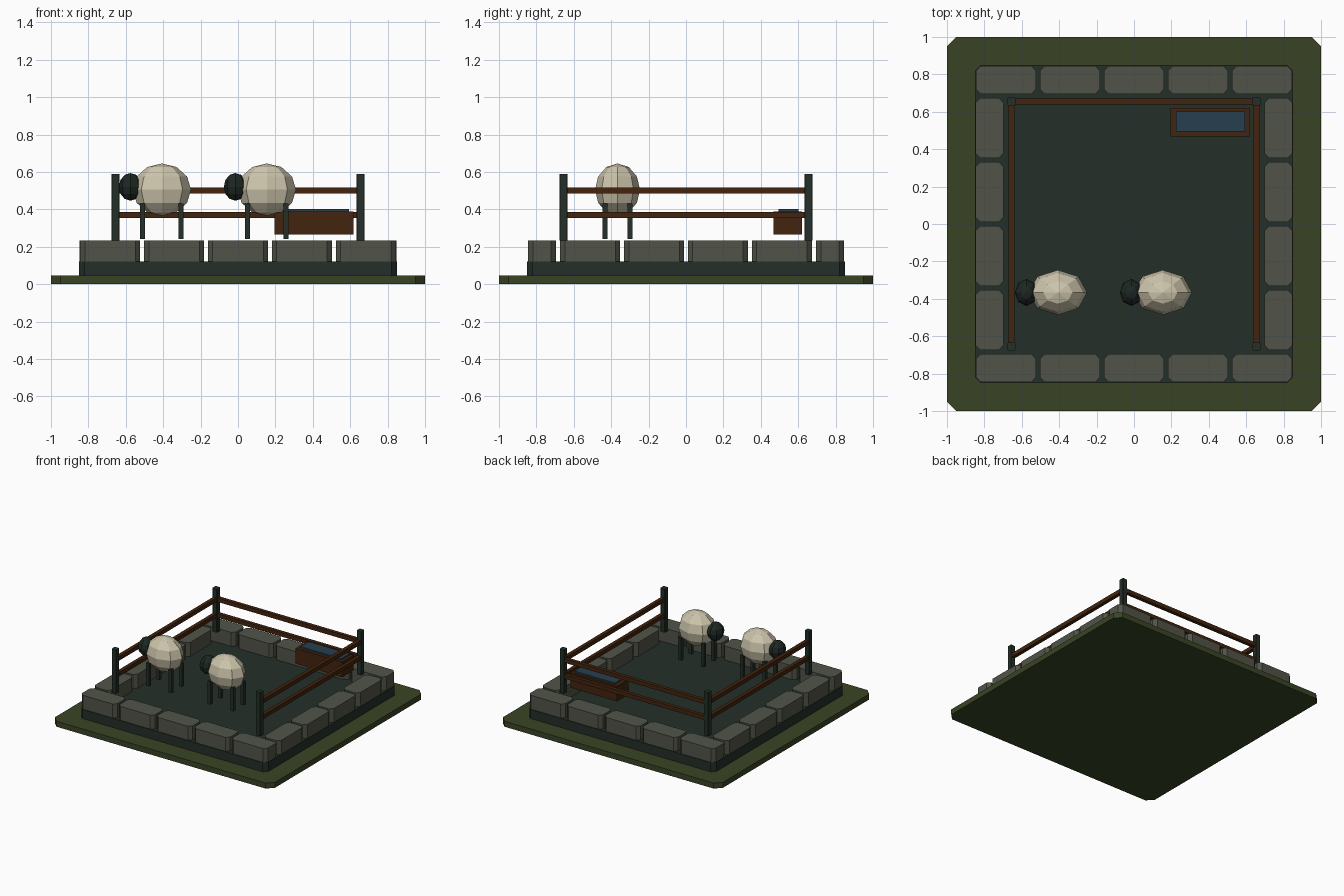
import bpy, bmesh, math

if "Cube" in bpy.data.objects:
    bpy.data.objects.remove(bpy.data.objects["Cube"])


def material(name, r, g, b):
    lin = [((c / 255 + 0.055) / 1.055) ** 2.4 if c > 10 else c / 255 / 12.92 for c in (r, g, b)]
    m = bpy.data.materials.new(name)
    m.diffuse_color = (*lin, 1)
    m.use_nodes = True
    m.node_tree.nodes["Principled BSDF"].inputs["Base Color"].default_value = m.diffuse_color
    return m


GRASS = material("grass_green", 57, 68, 37)
DARK = material("dark_green_grey", 36, 47, 39)
STONE = material("stone_grey", 81, 84, 72)
WOOD = material("brown_wood", 66, 36, 14)
WATER = material("water_blue", 39, 62, 78)
WOOL = material("cream_wool", 205, 197, 172)
FACE = material("dark_face", 29, 39, 34)


def finish(bm, name, mat):
    bmesh.ops.recalc_face_normals(bm, faces=bm.faces[:])
    me = bpy.data.meshes.new(name)
    bm.to_mesh(me)
    bm.free()
    me.materials.append(mat)
    ob = bpy.data.objects.new(name, me)
    bpy.context.collection.objects.link(ob)
    return ob


def box(name, mat, x0, x1, y0, y1, z0, z1, cut=0.0):
    """Box with its vertical corners cut by `cut`."""
    if cut:
        pts = [(x0 + cut, y0), (x1 - cut, y0), (x1, y0 + cut), (x1, y1 - cut),
               (x1 - cut, y1), (x0 + cut, y1), (x0, y1 - cut), (x0, y0 + cut)]
    else:
        pts = [(x0, y0), (x1, y0), (x1, y1), (x0, y1)]
    bm = bmesh.new()
    low = [bm.verts.new((x, y, z0)) for x, y in pts]
    top = [bm.verts.new((x, y, z1)) for x, y in pts]
    bm.faces.new(low[::-1])
    bm.faces.new(top)
    n = len(pts)
    for i in range(n):
        j = (i + 1) % n
        bm.faces.new((low[i], low[j], top[j], top[i]))
    return finish(bm, name, mat)


def cbox(name, mat, c, s, cut=0.0):
    """Box from its centre and size."""
    e = [v for a, d in zip(c, s) for v in (a - d / 2, a + d / 2)]
    return box(name, mat, *e, cut=cut)


def ball(name, mat, c, r, seg, rings):
    bm = bmesh.new()
    bmesh.ops.create_uvsphere(bm, u_segments=seg, v_segments=rings, radius=1)
    bmesh.ops.scale(bm, vec=r, verts=bm.verts[:])
    bmesh.ops.translate(bm, vec=c, verts=bm.verts[:])
    return finish(bm, name, mat)


# Grass plate and paved yard
box("grass_plate", GRASS, -1, 1, -1, 1, 0, 0.045, 0.05)
box("yard_floor", DARK, -0.85, 0.85, -0.85, 0.85, 0.045, 0.12, 0.03)

# Stone kerb: five blocks at front and back, four on each side
for s in (-1, 1):
    for i in range(5):
        cbox("kerb_end_block", STONE, ((i - 2) * 0.342, s * 0.77, 0.177), (0.322, 0.15, 0.115), 0.026)
    for i in range(4):
        cbox("kerb_side_block", STONE, (s * 0.772, (i - 1.5) * 0.342, 0.177), (0.15, 0.322, 0.115), 0.026)

# Fence posts, with rails on the left, right and back
P = 0.655
for sx in (-1, 1):
    for sy in (-1, 1):
        cbox("fence_post", DARK, (sx * P, sy * P, 0.411), (0.043, 0.043, 0.358), 0.004)
for z in (0.37, 0.50):
    for sx in (-1, 1):
        cbox("side_rail", WOOD, (sx * P, 0, z), (0.03, 2 * P, 0.033))
    cbox("back_rail", WOOD, (0, P, z), (2 * P, 0.03, 0.033))

# Water trough
cbox("trough", WOOD, (0.406, 0.544, 0.327), (0.424, 0.152, 0.125))
cbox("trough_water", WATER, (0.409, 0.548, 0.395), (0.37, 0.108, 0.012))

# Two sheep facing left
for x in (-0.407, 0.154):
    y = -0.366
    ball("sheep_body", WOOL, (x, y, 0.505), (0.156, 0.12, 0.14), 8, 6)
    ball("sheep_head", FACE, (x - 0.168, y, 0.52), (0.062, 0.072, 0.074), 8, 6)
    for dx in (-0.103, 0.103):
        for dy in (-0.067, 0.067):
            cbox("sheep_leg", DARK, (x + dx, y + dy, 0.335), (0.027, 0.027, 0.19))
